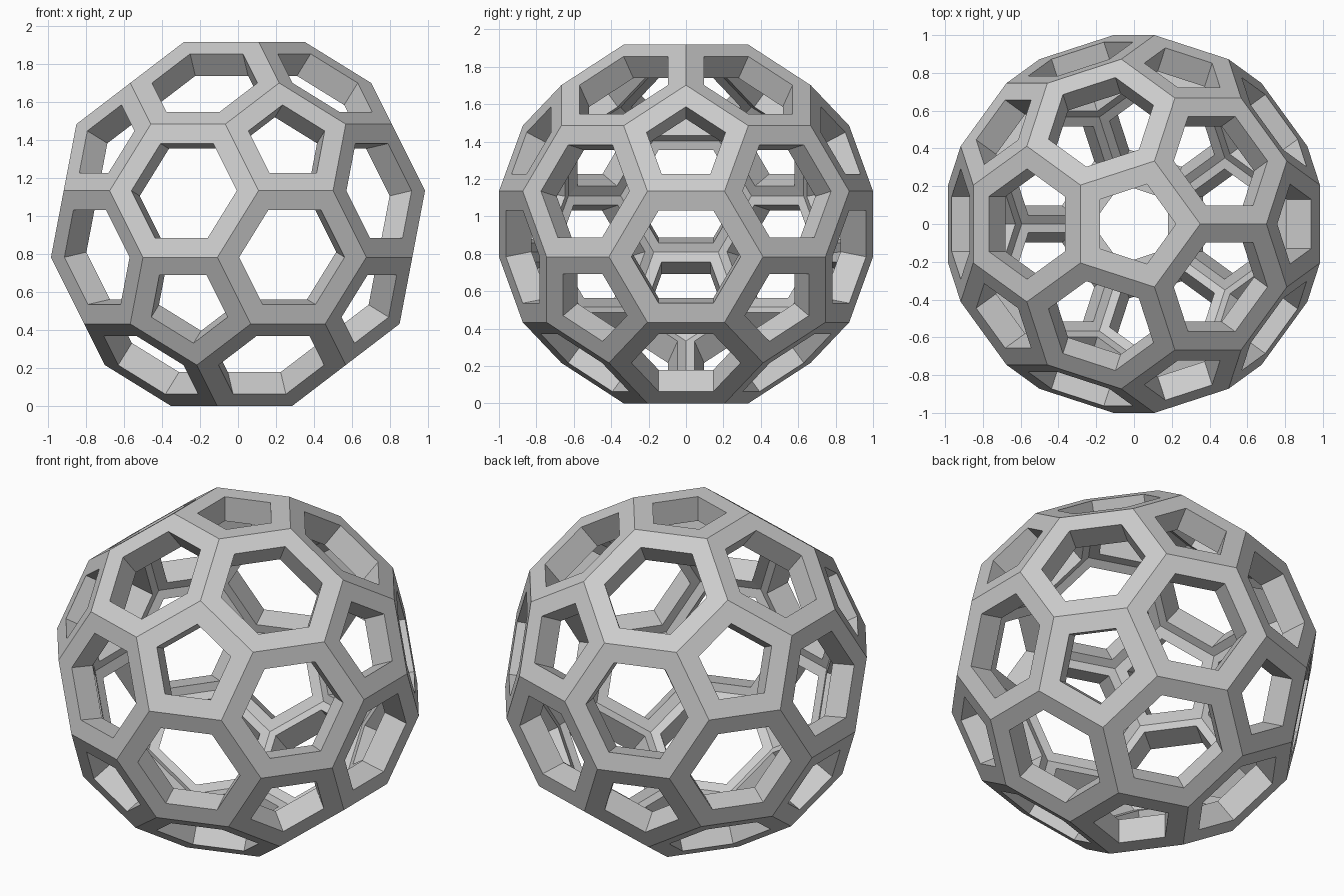
import bpy, bmesh, math
from mathutils import Vector

if "Cube" in bpy.data.objects:
    bpy.data.objects.remove(bpy.data.objects["Cube"])

RIM = 0.104     # width of flat border round each opening
DEPTH = 0.146   # wall thickness

# Icosahedron corners: one pole up, upper ring starting on +x
s5 = math.sqrt(5)
upper = [Vector((0, 0, 1))]
for k in range(5):
    a = math.radians(72 * k)
    upper.append(Vector((2 / s5 * math.cos(a), 2 / s5 * math.sin(a), 1 / s5)))
corners = upper + [-v for v in upper]

# Cut every edge at its thirds to get the football-cage corners
points = [p.lerp(q, 1 / 3) for p in corners for q in corners
          if 0.1 < (p - q).length < 1.2]
scale = 1 / max(p.y for p in points)
lift = max(p.z for p in points) * scale

bm = bmesh.new()
for p in points:
    bm.verts.new(p * scale + Vector((0, 0, lift)))
bmesh.ops.convex_hull(bm, input=bm.verts)

# Merge hull triangles into pentagons and hexagons
bmesh.ops.dissolve_limit(bm, angle_limit=math.radians(5), verts=bm.verts, edges=bm.edges)
bmesh.ops.recalc_face_normals(bm, faces=bm.faces)

# Inset each panel and open it
panels = list(bm.faces)
bmesh.ops.inset_individual(bm, faces=panels, thickness=RIM, use_even_offset=True)
bmesh.ops.delete(bm, geom=panels, context='FACES')
bm.normal_update()

mesh = bpy.data.meshes.new("lattice_ball")
bm.to_mesh(mesh)
bm.free()
ball = bpy.data.objects.new("lattice_ball", mesh)
bpy.context.collection.objects.link(ball)

# Thicken the frame inward
wall = ball.modifiers.new("wall", 'SOLIDIFY')
wall.thickness = DEPTH
wall.offset = -1
wall.use_even_offset = True
wall.use_quality_normals = True
